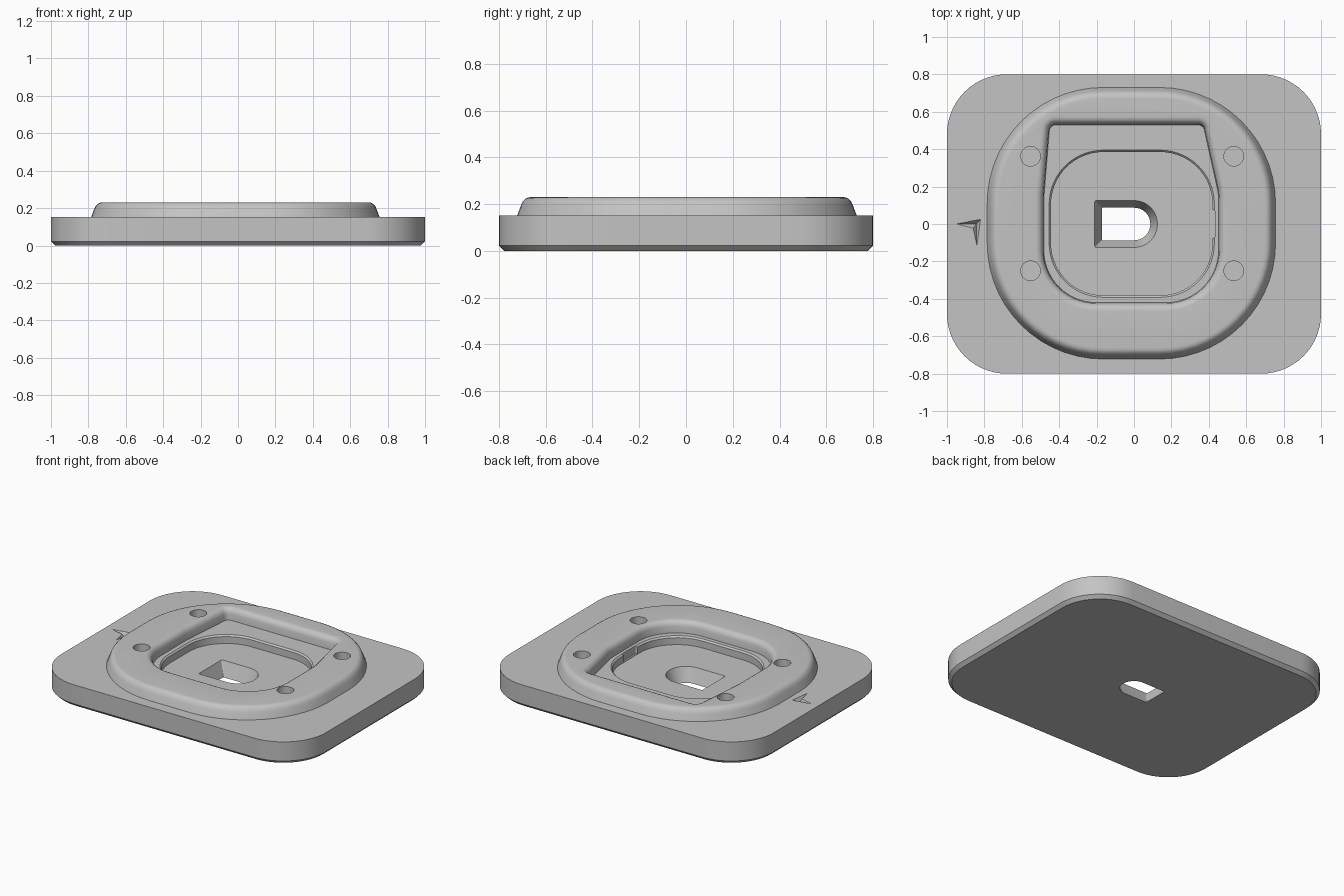
import bpy, bmesh, math
from mathutils import Vector

cube = bpy.data.objects.get("Cube")
if cube:
    bpy.data.objects.remove(cube, do_unlink=True)

grey = bpy.data.materials.new("matte_grey")
grey.use_nodes = True
grey.diffuse_color = (0.55, 0.55, 0.55, 1)
grey.node_tree.nodes["Principled BSDF"].inputs["Base Color"].default_value = (0.55, 0.55, 0.55, 1)


def outline(corners, inset=0.0, steps=14):
    """Rounded loop through counter-clockwise (x, y, radius) corners, moved inwards by inset."""
    pts = [Vector(c[:2]) for c in corners]
    loop = []
    for i, p in enumerate(pts):
        a = (p - pts[i - 1]).normalized()
        b = (pts[(i + 1) % len(pts)] - p).normalized()
        bisector = (b - a).normalized()
        sin_half = bisector.dot(Vector((-b.y, b.x)))
        radius = max(corners[i][2] - inset, 0.002)
        centre = p + bisector * (inset + radius) / sin_half
        start = math.atan2(-a.x, a.y)
        turn = math.atan2(a.cross(b), a.dot(b))
        for k in range(steps + 1):
            t = start + turn * k / steps
            loop.append(centre + radius * Vector((math.cos(t), math.sin(t))))
    return loop


def box(x0, x1, y0, y1, *radii):
    """Corners of a rectangle, starting at the low x, low y corner."""
    r = radii if len(radii) == 4 else radii * 4
    return [(x0, y0, r[0]), (x1, y0, r[1]), (x1, y1, r[2]), (x0, y1, r[3])]


def loft(name, sections):
    """Closed solid through (z, loop) sections from bottom to top."""
    bm = bmesh.new()
    rings = [[bm.verts.new((p[0], p[1], z)) for p in loop] for z, loop in sections]
    n = len(rings[0])
    for low, high in zip(rings, rings[1:]):
        for i in range(n):
            j = (i + 1) % n
            bm.faces.new((low[i], low[j], high[j], high[i]))
    bm.faces.new(rings[0][::-1])
    bm.faces.new(rings[-1])
    mesh = bpy.data.meshes.new(name)
    bm.to_mesh(mesh)
    bm.free()
    mesh.materials.append(grey)
    obj = bpy.data.objects.new(name, mesh)
    bpy.context.collection.objects.link(obj)
    return obj


def solid(name, corners, profile):
    """Loft of one outline following a (z, inset) profile."""
    return loft(name, [(z, outline(corners, d)) for z, d in profile])


def combine(target, tool, operation):
    mod = target.modifiers.new(tool.name, "BOOLEAN")
    mod.operation, mod.solver, mod.object = operation, "EXACT", tool
    bpy.ops.object.select_all(action="DESELECT")
    target.select_set(True)
    bpy.context.view_layer.objects.active = target
    bpy.ops.object.modifier_apply(modifier=mod.name)
    bpy.data.objects.remove(tool, do_unlink=True)


TOP, RIM, FLOOR = 0.152, 0.23, 0.095

# Base plate with a chamfered underside
plate = solid("mounting_plate", box(-1, 1, -0.8, 0.8, 0.32),
              [(0, 0.022), (0.022, 0), (TOP, 0)])

# Raised surround with a sloped wall and softened upper edge
surround = solid("raised_surround", box(-0.785, 0.757, -0.722, 0.73, 0.62),
                 [(0.12, 0), (TOP, 0), (0.195, 0.016), (0.212, 0.024),
                  (0.223, 0.035), (0.229, 0.047), (RIM, 0.06)])
combine(plate, surround, "UNION")

# Upper pocket, open to the top of the surround
pocket = [(-0.482, -0.42, 0.28), (0.452, -0.42, 0.28), (0.452, 0.16, 0.3),
          (0.37, 0.53, 0.035), (-0.45, 0.53, 0.035), (-0.482, 0.14, 0.3)]
cutters = [solid("upper_pocket", pocket,
                 [(TOP, 0), (0.195, -0.004), (0.212, -0.01), (0.223, -0.021),
                  (0.229, -0.033), (RIM, -0.044), (0.26, -0.044)])]

# Lower pocket with a chamfered lip and a side notch
cutters.append(solid("lower_pocket", box(-0.444, 0.42, -0.382, 0.385, 0.28),
                     [(FLOOR, 0), (0.142, 0), (TOP, -0.01), (0.19, -0.01)]))
cutters.append(solid("side_notch", box(0.36, 0.432, -0.075, 0.075, 0.008),
                     [(FLOOR + 0.003, 0), (0.19, 0)]))

# Tapered through slot, square at one end and round at the other
cutters.append(solid("through_slot", box(-0.21, 0.125, -0.125, 0.125, 0.002, 0.124, 0.124, 0.002),
                     [(-0.02, 0.046), (FLOOR + 0.02, -0.008)]))

# Four blind screw holes
for x in (-0.553, 0.533):
    for y in (-0.25, 0.362):
        r = 0.052
        cutters.append(solid("screw_hole", box(x - r, x + r, y - r, y + r, r - 0.001),
                             [(0.1, 0), (0.26, 0)]))

# Engraved direction arrow, a shallow hollow narrowing downwards
arrow = [Vector(p) for p in ((-0.95, 0), (-0.86, -0.022), (-0.84, -0.115), (-0.82, 0.025))]
deep = Vector((-0.843, 0.0))
cutters.append(loft("direction_arrow", [(z, [deep + (p - deep) * s for p in arrow])
                                        for z, s in ((0.12, 0.04), (TOP, 1), (0.17, 1))]))

for cutter in cutters:
    combine(plate, cutter, "DIFFERENCE")

bpy.ops.object.shade_smooth_by_angle(angle=math.radians(30))
